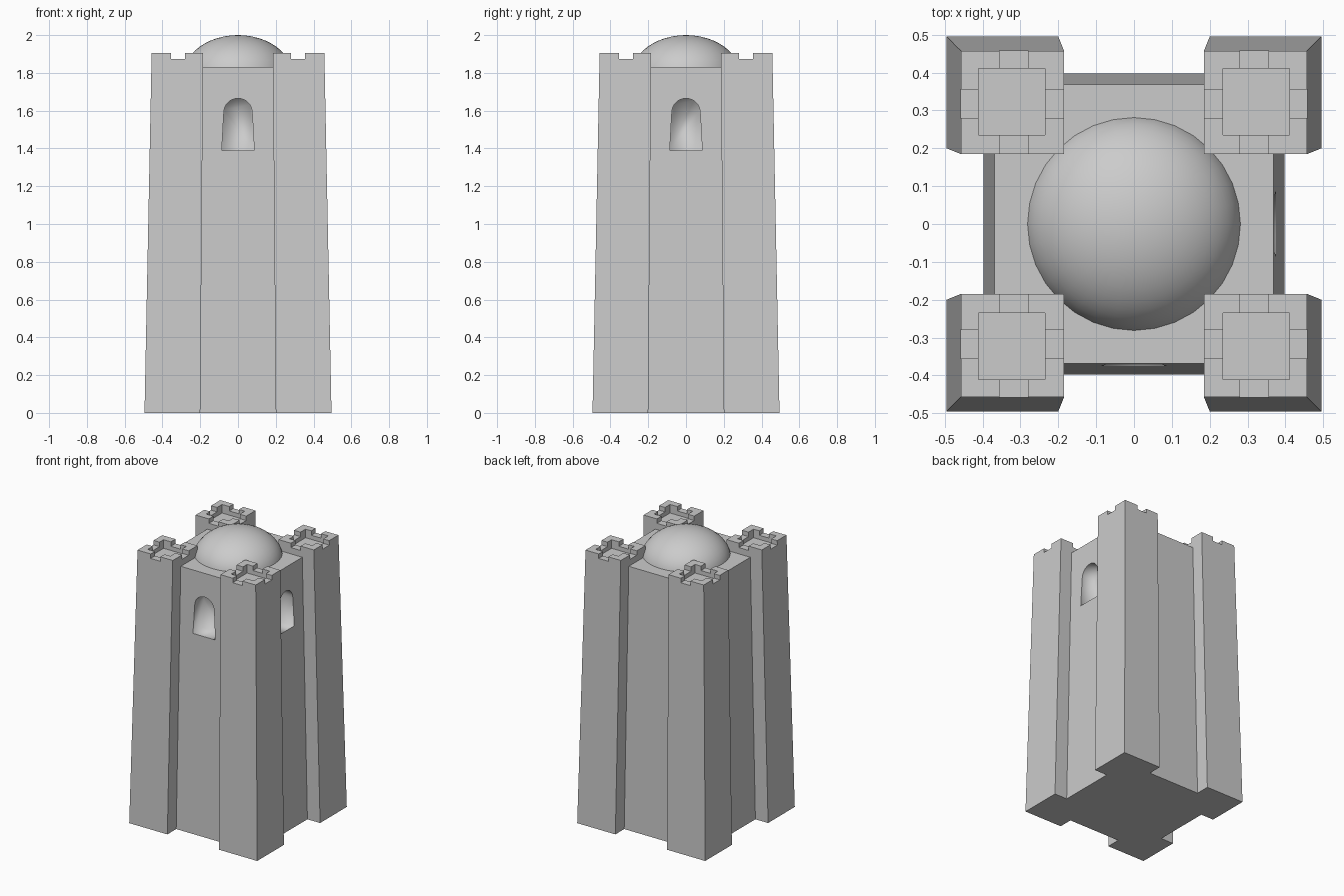
import bpy, bmesh, math

if "Cube" in bpy.data.objects:
    bpy.data.objects.remove(bpy.data.objects["Cube"], do_unlink=True)

TOP, ROOF, SHRINK = 1.905, 1.83, 0.0765

stone = bpy.data.materials.new("grey_stone")
stone.use_nodes = True
stone.diffuse_color = (0.6, 0.6, 0.6, 1)
stone.node_tree.nodes["Principled BSDF"].inputs["Base Color"].default_value = (0.6, 0.6, 0.6, 1)


def add_object(name, bm):
    bmesh.ops.recalc_face_normals(bm, faces=bm.faces)
    mesh = bpy.data.meshes.new(name)
    bm.to_mesh(mesh)
    bm.free()
    mesh.materials.append(stone)
    obj = bpy.data.objects.new(name, mesh)
    bpy.context.collection.objects.link(obj)
    return obj


def block(name, xs, ys, zs, tapered=False):
    """Box between ranges, optionally narrowing toward the tower axis with height."""
    bm = bmesh.new()
    bmesh.ops.create_cube(bm, size=1)
    for v in bm.verts:
        x, y, z = (r[0] if c < 0 else r[1] for c, r in zip(v.co, (xs, ys, zs)))
        s = 1 - SHRINK * z / TOP if tapered else 1
        v.co = (x * s, y * s, z)
    return add_object(name, bm)


def cut(obj, cutters):
    """Subtract the cutters and bake the result."""
    for c in cutters:
        c.hide_render = True
        mod = obj.modifiers.new("cut", "BOOLEAN")
        mod.operation, mod.solver, mod.object = "DIFFERENCE", "EXACT", c
    bpy.context.view_layer.update()
    graph = bpy.context.evaluated_depsgraph_get()
    baked = bpy.data.meshes.new_from_object(obj.evaluated_get(graph))
    obj.modifiers.clear()
    obj.data = baked
    for c in cutters:
        bpy.data.objects.remove(c, do_unlink=True)


def window_cutter(turn):
    """Arched prism with slightly splayed sides, facing the front then turned about z."""
    arch = [(0.075 * math.cos(math.pi * i / 16), 1.59 + 0.075 * math.sin(math.pi * i / 16))
            for i in range(17)]
    outline = [(0.086, 1.39)] + arch + [(-0.086, 1.39)]
    bm = bmesh.new()
    rings = [[bm.verts.new((x, y, z)) for x, z in outline] for y in (-0.5, -0.27)]
    for ring in rings:
        bm.faces.new(ring)
    n = len(outline)
    for i in range(n):
        j = (i + 1) % n
        bm.faces.new((rings[0][i], rings[0][j], rings[1][j], rings[1][i]))
    cutter = add_object("window_cutter", bm)
    cutter.rotation_euler.z = turn
    return cutter


# Central keep with arched niches on the front and left
keep = block("keep", (-0.397, 0.397), (-0.397, 0.397), (0, ROOF), True)
cut(keep, [window_cutter(0), window_cutter(math.pi / 2)])
for face in keep.data.polygons:
    heights = [keep.data.vertices[i].co.z for i in face.vertices]
    face.use_smooth = min(heights) > 1.35 and max(heights) < 1.7

# Corner towers with sunken tops and notched parapets
for side, sx in (("left", 1), ("right", -1)):
    for end, sy in (("back", 1), ("front", -1)):
        def span(a, b, s):
            return tuple(sorted((a * s, b * s)))
        tower = block(f"{end}_{side}_tower", span(0.2, 0.495, sx), span(0.2, 0.495, sy),
                      (0, TOP), True)
        pit = block("pit", span(0.235, 0.411, sx), span(0.235, 0.411, sy), (1.845, 2.1))
        notch_x = block("notch_x", span(0.1, 0.6, sx), span(0.28, 0.355, sy), (1.874, 2.2))
        notch_y = block("notch_y", span(0.28, 0.355, sx), span(0.1, 0.6, sy), (1.874, 2.3))
        cut(tower, [pit, notch_x, notch_y])

# Shallow dome on the roof
bm = bmesh.new()
bmesh.ops.create_uvsphere(bm, u_segments=32, v_segments=24, radius=1)
for v in bm.verts:
    v.co = (v.co.x * 0.287, v.co.y * 0.287, 1.79 + v.co.z * 0.21)
bmesh.ops.bisect_plane(bm, geom=bm.verts[:] + bm.edges[:] + bm.faces[:],
                       plane_co=(0, 0, ROOF - 0.005), plane_no=(0, 0, 1), clear_inner=True)
for f in bm.faces:
    f.smooth = True
dome = add_object("dome", bm)
